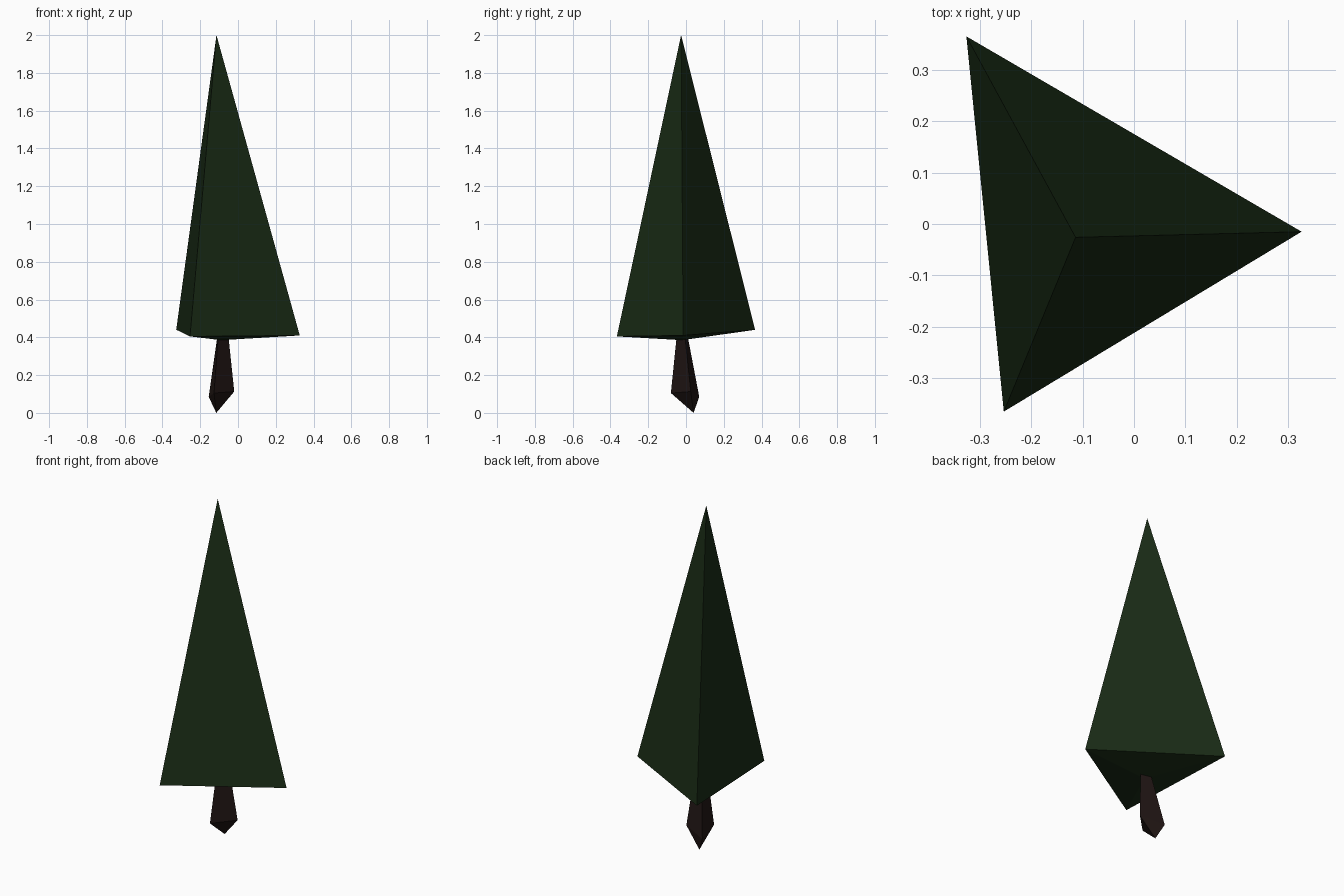
import bpy, bmesh

if "Cube" in bpy.data.objects:
    bpy.data.objects.remove(bpy.data.objects["Cube"])


def tapered_solid(name, rings, color):
    """Skin a stack of three-sided rings; a single-point ring is a tip."""
    bm = bmesh.new()
    loops = [[bm.verts.new(p) for p in ring] for ring in rings]
    for low, high in zip(loops, loops[1:]):
        for i in range(3):
            j = (i + 1) % 3
            corners = [low[i % len(low)], low[j % len(low)],
                       high[j % len(high)], high[i % len(high)]]
            bm.faces.new(list(dict.fromkeys(corners)))
    for end in (loops[0], loops[-1]):
        if len(end) == 3:
            bm.faces.new(end)
    bmesh.ops.recalc_face_normals(bm, faces=bm.faces)
    mesh = bpy.data.meshes.new(name)
    bm.to_mesh(mesh)
    bm.free()
    mat = bpy.data.materials.new(name + "_color")
    mat.diffuse_color = color
    mat.use_nodes = True
    mat.node_tree.nodes["Principled BSDF"].inputs["Base Color"].default_value = mat.diffuse_color
    mesh.materials.append(mat)
    obj = bpy.data.objects.new(name, mesh)
    bpy.context.collection.objects.link(obj)
    return obj


# Trunk: pointed root, flared bottom, narrow top tucked into the foliage
tapered_solid("trunk", [
    [(-0.115, 0.04, 0.0)],
    [(-0.02, 0.025, 0.113), (-0.155, 0.07, 0.085), (-0.127, -0.08, 0.105)],
    [(-0.05, -0.005, 0.40), (-0.11, 0.01, 0.40), (-0.105, -0.05, 0.40)],
], (0.015, 0.008, 0.007, 1))

# Foliage: tall three-sided cone with a slightly sagging underside
tapered_solid("foliage", [
    [(-0.09, -0.02, 0.385)],
    [(0.327, -0.015, 0.41), (-0.327, 0.366, 0.44), (-0.254, -0.366, 0.405)],
    [(-0.114, -0.026, 2.0)],
], (0.010, 0.025, 0.008, 1))
